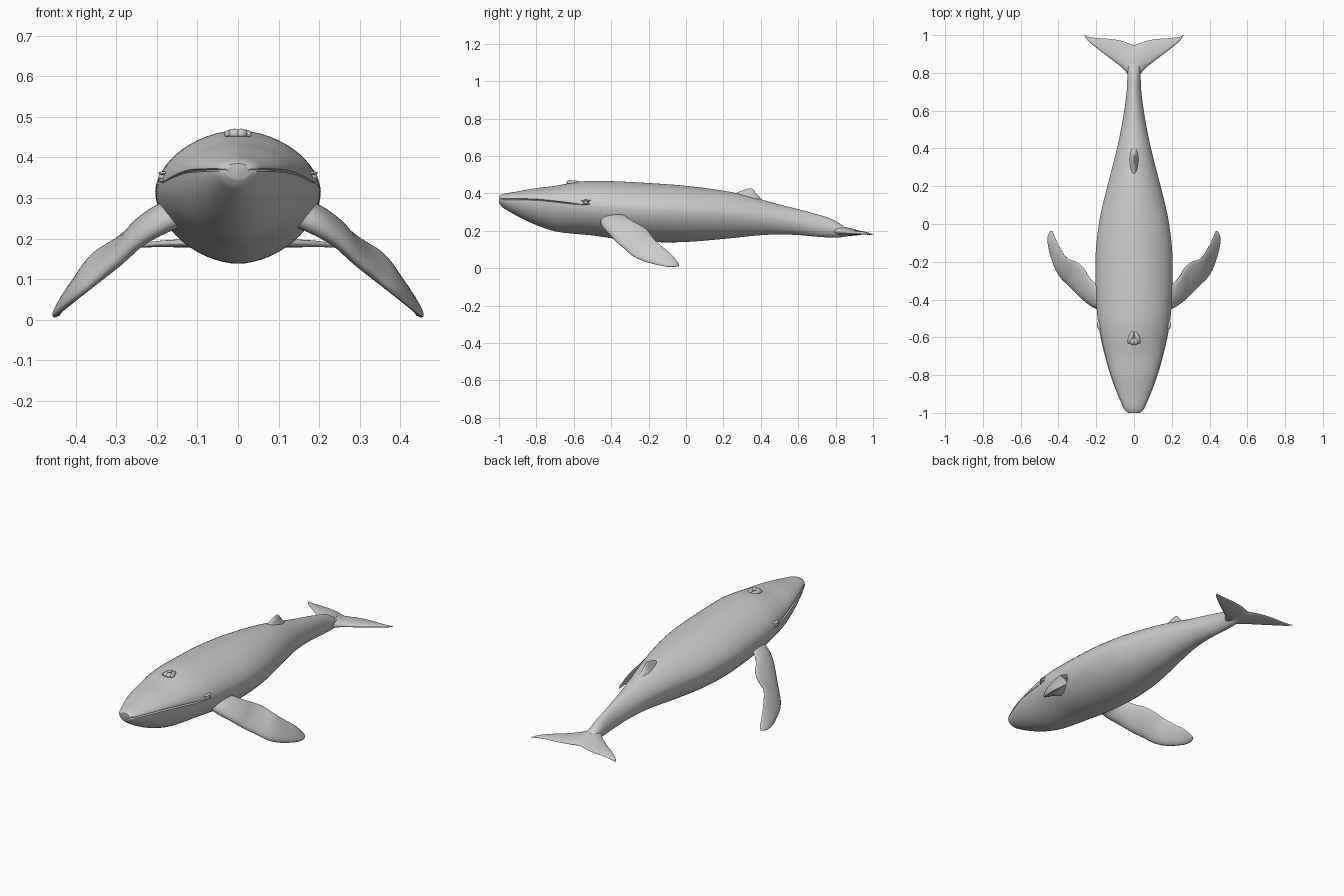
import bpy, bmesh, math
from mathutils import Vector

if "Cube" in bpy.data.objects:
    bpy.data.objects.remove(bpy.data.objects["Cube"])

grey = bpy.data.materials.new("whale grey")
grey.diffuse_color = (0.6, 0.6, 0.6, 1)
grey.use_nodes = True
grey.node_tree.nodes["Principled BSDF"].inputs["Base Color"].default_value = grey.diffuse_color


def curve(points):
    """Smooth curve through (position, value) pairs."""
    xs, ys = zip(*points)
    n = len(xs)
    d = [(ys[i + 1] - ys[i]) / (xs[i + 1] - xs[i]) for i in range(n - 1)]
    m = [d[0]] + [(d[i - 1] + d[i]) / 2 if d[i - 1] * d[i] > 0 else 0
                  for i in range(1, n - 1)] + [d[-1]]

    def f(x):
        x = min(max(x, xs[0]), xs[-1])
        i = max(k for k in range(n - 1) if xs[k] <= x)
        h = xs[i + 1] - xs[i]
        t = (x - xs[i]) / h
        return ((2*t**3 - 3*t**2 + 1) * ys[i] + (t**3 - 2*t**2 + t) * h * m[i]
                + (3*t**2 - 2*t**3) * ys[i + 1] + (t**3 - t**2) * h * m[i + 1])
    return f


def finish(name, bm, angle=50, mirror=False):
    bmesh.ops.recalc_face_normals(bm, faces=bm.faces)
    mesh = bpy.data.meshes.new(name)
    bm.to_mesh(mesh)
    bm.free()
    mesh.materials.append(grey)
    ob = bpy.data.objects.new(name, mesh)
    bpy.context.collection.objects.link(ob)
    if mirror:
        ob.modifiers.new("mirror", 'MIRROR').use_mirror_merge = False
    bpy.ops.object.select_all(action='DESELECT')
    ob.select_set(True)
    bpy.context.view_layer.objects.active = ob
    bpy.ops.object.shade_smooth_by_angle(angle=math.radians(angle))
    return ob


def loft(name, rings, angle=50, mirror=False):
    """Skin a list of closed rings and cap both ends."""
    bm = bmesh.new()
    vs = [[bm.verts.new(p) for p in r] for r in rings]
    n = len(vs[0])
    for a, b in zip(vs, vs[1:]):
        for i in range(n):
            j = (i + 1) % n
            bm.faces.new((a[i], a[j], b[j], b[i]))
    bm.faces.new(vs[0])
    bm.faces.new(vs[-1])
    return finish(name, bm, angle, mirror)


def blade(name, stations, steps=4, sides=20, mirror=True):
    """Foil-section limb: each station is lead xyz, trail xyz, thickness."""
    fs = [curve([(i, s[k]) for i, s in enumerate(stations)]) for k in range(7)]
    rings = []
    for q in range((len(stations) - 1) * steps + 1):
        v = [f(q / steps) for f in fs]
        lead, trail = Vector(v[:3]), Vector(v[3:6])
        p = q / steps
        centre = lambda u: (Vector([f(u) for f in fs[:3]]) + Vector([f(u) for f in fs[3:6]])) / 2
        along = centre(p + 0.1) - centre(p - 0.1)
        up = along.cross(trail - lead).normalized()
        ring = []
        for k in range(sides):
            a = 2 * math.pi * k / sides
            c = (1 - math.cos(a)) / 2
            ring.append(lead.lerp(trail, c) + up * math.sin(a) * v[6] / 2 * (1.25 - 0.6 * c))
        rings.append(ring)
    return loft(name, rings, 60, mirror)


# Body: half width, back line, belly line and mouth/side line along y
width = curve([(-1, .03), (-.985, .048), (-.95, .066), (-.9, .088), (-.8, .125), (-.7, .154), (-.6, .177),
               (-.5, .193), (-.4, .2), (-.2, .204), (0, .186), (.1, .166), (.2, .141), (.3, .115),
               (.4, .09), (.5, .069), (.6, .052), (.7, .039), (.8, .034), (.86, .03), (.93, .01)])
back = curve([(-1, .385), (-.985, .393), (-.9, .41), (-.8, .428), (-.7, .44), (-.6, .458), (-.5, .467),
              (-.4, .465), (-.2, .455), (0, .44), (.2, .414), (.3, .394), (.4, .368), (.5, .34),
              (.6, .315), (.7, .288), (.78, .262), (.82, .24), (.86, .212), (.93, .196)])
belly = curve([(-1, .347), (-.985, .329), (-.95, .306), (-.9, .277), (-.8, .23), (-.7, .197), (-.6, .184),
               (-.5, .175), (-.4, .16), (-.3, .148), (-.1, .138), (0, .14), (.2, .156), (.4, .176),
               (.5, .18), (.6, .177), (.7, .168), (.8, .163), (.86, .17), (.93, .184)])
side = curve([(-1, .366), (-.8, .362), (-.6, .342), (-.4, .325), (0, .305), (.4, .275), (.7, .225),
              (.8, .208), (.93, .19)])
gape = curve([(-1, 1), (-.7, 1), (-.6, .7), (-.53, 0), (1, 0)])

ys = [-1, -.996, -.99, -.985, -.975, -.96] + [-.94 + i * .0187 for i in range(101)]
rings = []
for y in ys:
    w, zt, zb, zm, g = width(y), back(y), belly(y), side(y), gape(y)
    half = []
    for k in range(15):                       # lower jaw and belly
        t = math.pi / 2 * (1 - k / 14)
        half.append((w * math.cos(t) ** 1.1, zm - (zm - zb) * math.sin(t) ** 1.1))
    half[0] = (0, zb)
    half.append((w * (1 - .1 * g) - .002 * g, zm + .003 * g + .0005))   # mouth groove
    for k in range(15):                       # upper jaw and back
        t = math.pi / 2 * k / 14
        z0 = zm + .006 * g + .001
        half.append((w * (1 - .03 * g) * math.cos(t) ** 1.12, z0 + (zt - z0) * math.sin(t) ** 1.12))
    half[-1] = (0, zt)
    rings.append([Vector((x, y, z)) for x, z in half]
                 + [Vector((-x, y, z)) for x, z in half[-2:0:-1]])
loft("body", rings, 55)

# Long side flippers
blade("flipper", [
    (.13, -.46, .26, .13, -.33, .29, .07),
    (.19, -.45, .225, .19, -.325, .28, .062),
    (.25, -.415, .185, .24, -.28, .25, .05),
    (.30, -.37, .138, .265, -.235, .225, .044),
    (.345, -.325, .10, .30, -.203, .20, .04),
    (.385, -.285, .065, .355, -.18, .165, .035),
    (.42, -.225, .037, .387, -.135, .122, .03),
    (.45, -.13, .012, .415, -.08, .075, .022),
    (.456, -.075, .007, .43, -.042, .03, .014),
    (.443, -.038, .01, .438, -.036, .014, .004)])

# Tail flukes
blade("fluke", [
    (-.005, .76, .205, -.005, .945, .186, .05),
    (.03, .79, .2, .03, .957, .186, .04),
    (.06, .825, .195, .06, .968, .187, .03),
    (.12, .872, .19, .12, .979, .187, .022),
    (.19, .925, .188, .19, .984, .185, .016),
    (.24, .967, .184, .24, .991, .182, .01),
    (.262, .998, .18, .262, 1.0, .18, .003)])

# Small hooked dorsal fin: lead y, trail y, z, half thickness
rings = []
for y0, y1, z, h in [(.2, .41, .36, .035), (.24, .385, .39, .02), (.275, .37, .405, .012),
                     (.305, .364, .416, .008), (.325, .358, .423, .004), (.335, .35, .426, .001)]:
    ring = []
    for k in range(16):
        a = 2 * math.pi * k / 16
        c = (1 - math.cos(a)) / 2
        ring.append(Vector((h * math.sin(a), y0 + (y1 - y0) * c, z)))
    rings.append(ring)
loft("dorsal_fin", rings, 60)


def bump(name, centre, size, tilt=0):
    """Small rounded swelling mirrored across the body."""
    bm = bmesh.new()
    bmesh.ops.create_uvsphere(bm, u_segments=16, v_segments=10, radius=1)
    for v in bm.verts:
        x, y, z = (a * b for a, b in zip(v.co, size))
        v.co = Vector((x * math.cos(tilt) - y * math.sin(tilt),
                       x * math.sin(tilt) + y * math.cos(tilt), z)) + Vector(centre)
    finish(name, bm, 60, True)


# Blowhole ridges, eyes and eyelids
bump("blowhole_ridge", (.017, -.6, .457), (.012, .036, .012), .35)
bump("blowhole_front", (.008, -.622, .458), (.016, .018, .013))
bump("eye", (.184, -.535, .352), (.012, .014, .009))
bump("eyelid_upper", (.183, -.535, .361), (.013, .026, .005), -.15)
bump("eyelid_lower", (.185, -.535, .343), (.011, .024, .005), -.15)
